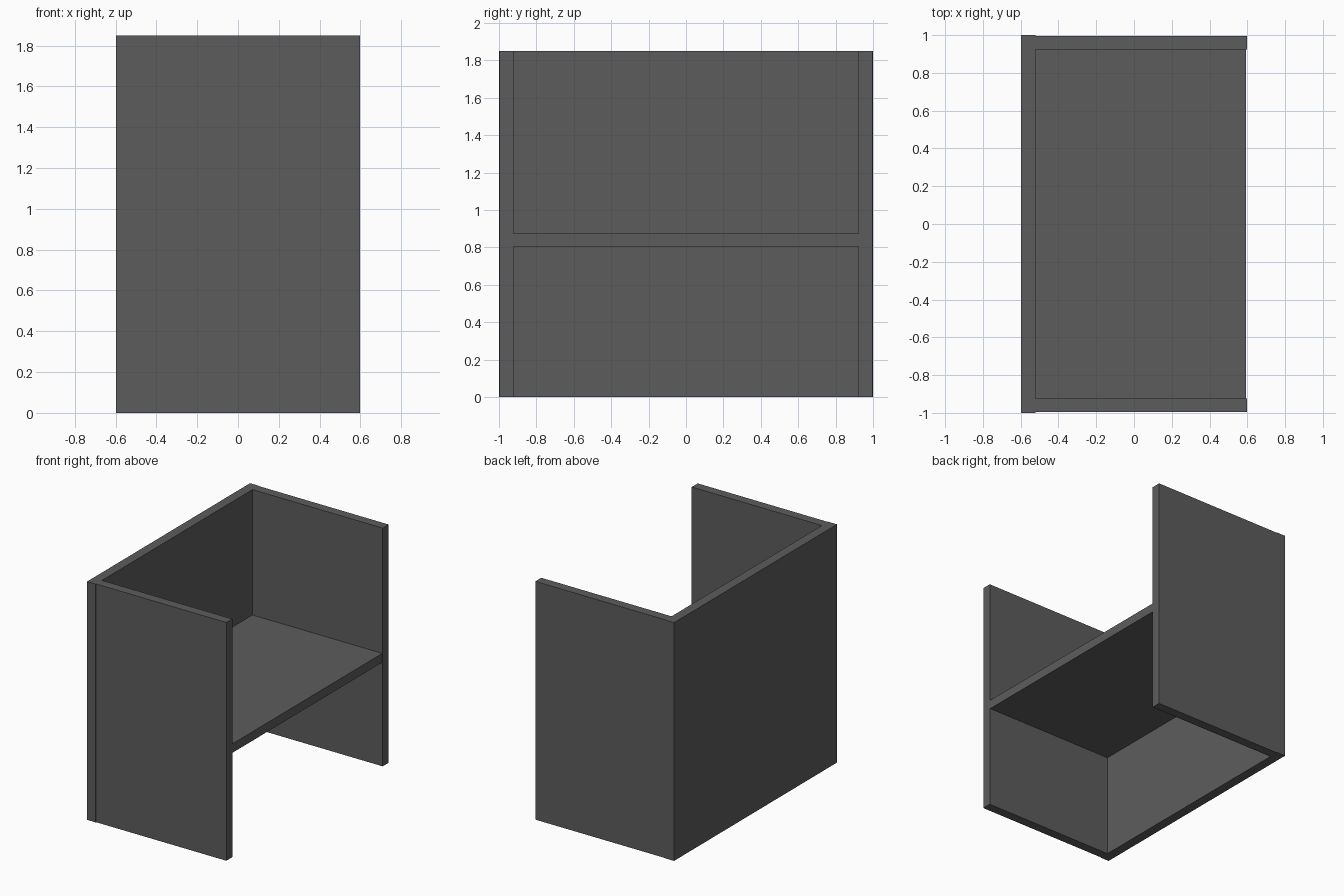
import bpy

if "Cube" in bpy.data.objects:
    bpy.data.objects.remove(bpy.data.objects["Cube"])

# Dark grey laminate
GREY = bpy.data.materials.new("dark_grey")
GREY.diffuse_color = (0.108, 0.108, 0.108, 1)
GREY.use_nodes = True
GREY.node_tree.nodes["Principled BSDF"].inputs["Base Color"].default_value = GREY.diffuse_color


def box(name, x, y, z):
    """Axis-aligned panel from (min, max) pairs."""
    bpy.ops.mesh.primitive_cube_add(
        size=1, location=[(a + b) / 2 for a, b in (x, y, z)])
    ob = bpy.context.object
    ob.name = name
    ob.scale = [b - a for a, b in (x, y, z)]
    bpy.ops.object.transform_apply(location=False, rotation=False, scale=True)
    ob.data.materials.append(GREY)
    return ob


HEIGHT = 1.85
BACK = (-0.597, -0.522)   # thickness range of the back panel
FRONT = 0.597             # open edge of the booth
INNER = 0.923             # inner face of the sides

# Full-width back panel
box("back_panel", BACK, (-1, 1), (0, HEIGHT))

# Side panels butt against the back panel, a hair inside its ends
for name, s in (("left_side_panel", -1), ("right_side_panel", 1)):
    box(name, (BACK[1], FRONT), sorted((s * INNER, s * 0.996)), (0, HEIGHT))

# Desk top between the sides
box("desk_top", (BACK[1], FRONT - 0.004), (-INNER, INNER), (0.806, 0.876))
